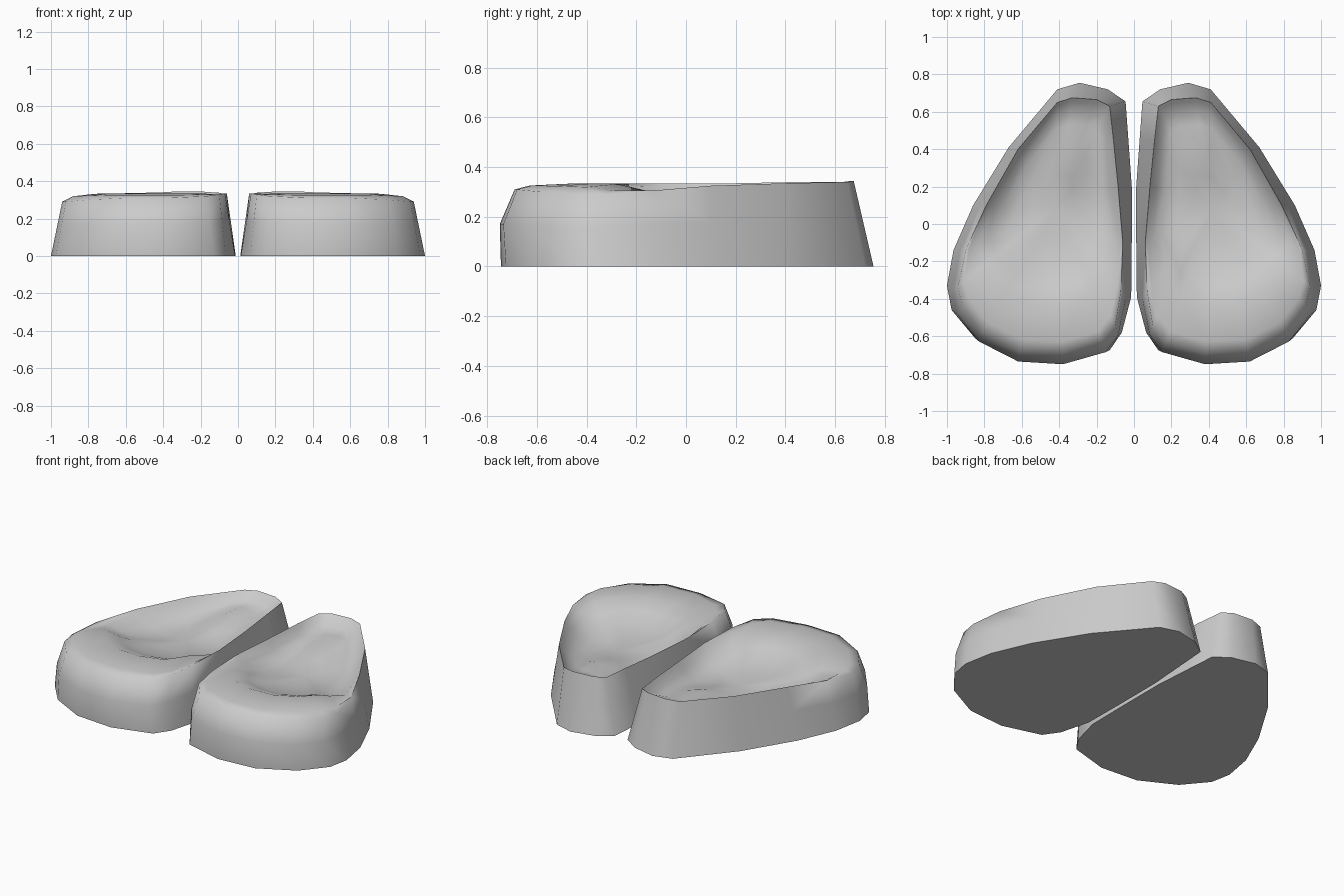
import bpy, bmesh, math
from mathutils import Vector

cube = bpy.data.objects.get("Cube")
if cube:
    bpy.data.objects.remove(cube)

grey = bpy.data.materials.new("plain_grey")
grey.use_nodes = True
grey.diffuse_color = (0.6, 0.6, 0.6, 1)
grey.node_tree.nodes["Principled BSDF"].inputs["Base Color"].default_value = (0.6, 0.6, 0.6, 1)

# Outline of one claw: base x, y, then rim x, y, z, from the heel round the outer side
OUTLINE = [
    (.045, .655, .13, .63, .34), (.14, .72, .2, .665, .345), (.29, .755, .33, .675, .345),
    (.41, .72, .41, .65, .34), (.67, .41, .62, .4, .335), (.86, .1, .79, .1, .325),
    (.965, -.14, .9, -.14, .305), (1, -.33, .94, -.33, .29), (.975, -.46, .92, -.44, .29),
    (.85, -.61, .81, -.58, .3), (.63, -.725, .61, -.68, .31), (.38, -.745, .38, -.69, .31),
    (.13, -.675, .17, -.63, .32), (.065, -.58, .1, -.54, .33), (.015, -.39, .07, -.36, .335),
    (.012, -.1, .06, -.1, .335), (.012, .2, .085, .2, .335), (.03, .45, .11, .45, .34),
]
CENTRE = Vector((.42, .08, .225))


def toe(y):
    """0 at the heel and flanks, 1 at the toe."""
    t = min(max((-.05 - y) / .45, 0), 1)
    return t * t * (3 - 2 * t)


def hump(p, x, y, rx, ry):
    return math.exp(-((p.x - x) / rx) ** 2 - ((p.y - y) / ry) ** 2)


def inset(p, amount, z):
    """Point of the sole, with a raised heel bulb and a groove on each side of it."""
    q = p.lerp(CENTRE, amount)
    weight = min(amount / .25, 1)
    q.z = z + weight * (.06 * hump(q, .34, .42, .13, .2)
                        - .03 * hump(q, .6, .2, .09, .14)
                        - .03 * hump(q, .19, .15, .07, .14))
    return q


def build_claw(name, side):
    bm = bmesh.new()
    rings = [[] for _ in range(8)]
    for bx, by, rx, ry, rz in OUTLINE:
        base, rim = Vector((bx, by, 0)), Vector((rx, ry, rz))
        f = toe(ry)
        belly = base.lerp(rim, .55)
        belly.y -= .035 * f
        points = [
            base, belly, rim,
            inset(rim, .03 + .05 * f, rz + (.33 - rz) * .8 * f - .015 * (1 - f)),  # shoulder
            inset(rim, .11 + .22 * f, .285 + .05 * f),                             # crest
            inset(rim, .24 + .22 * f, .25 + .045 * f),                             # inner wall
            inset(rim, .45 + .13 * f, .235 + .02 * f),                             # sole
            inset(rim, .7 + .08 * f, .225 + .01 * f),                              # hollow
        ]
        for ring, p in zip(rings, points):
            ring.append(bm.verts.new((p.x * side, p.y, p.z)))
    n = len(OUTLINE)
    for low, high in zip(rings, rings[1:]):
        for i in range(n):
            j = (i + 1) % n
            bm.faces.new((low[i], low[j], high[j], high[i]))
    bm.faces.new(rings[0])
    floor = bm.verts.new((CENTRE.x * side, CENTRE.y, CENTRE.z))
    for i in range(n):
        bm.faces.new((rings[-1][i], rings[-1][(i + 1) % n], floor))
    bmesh.ops.recalc_face_normals(bm, faces=bm.faces)
    mesh = bpy.data.meshes.new(name)
    bm.to_mesh(mesh)
    bm.free()
    mesh.materials.append(grey)
    obj = bpy.data.objects.new(name, mesh)
    bpy.context.collection.objects.link(obj)
    bpy.ops.object.select_all(action='DESELECT')
    obj.select_set(True)
    bpy.context.view_layer.objects.active = obj
    # Soft rim, crisp edge round the flat base only
    bpy.ops.object.shade_smooth_by_angle(angle=math.radians(88))
    base_edges = mesh.polygons[(len(rings) - 1) * n]
    base_edges.use_smooth = False


build_claw("left_claw", 1)
build_claw("right_claw", -1)
